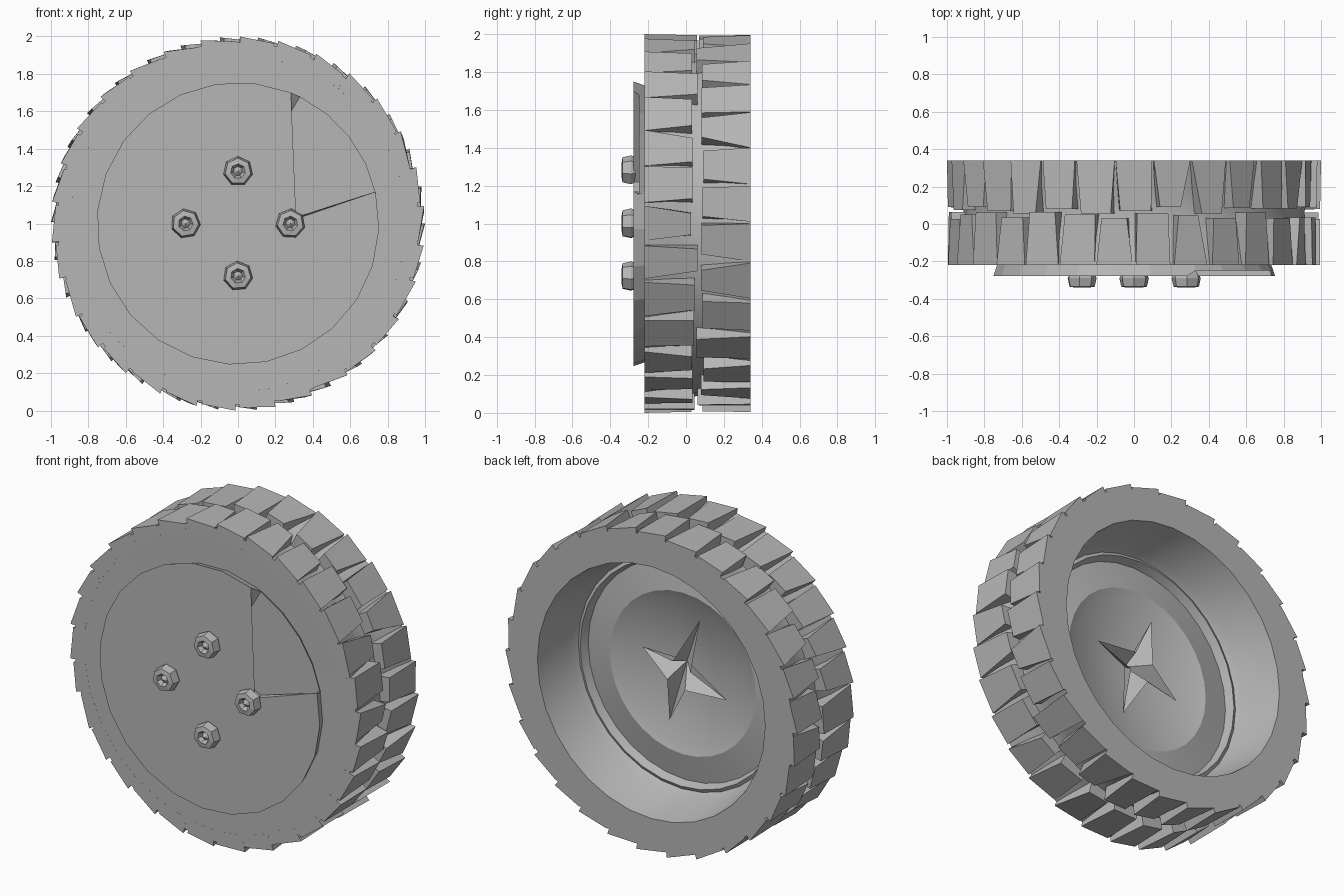
import bpy, bmesh, random
from math import sin, cos, pi, tau, radians
from mathutils import Vector

random.seed(4)
if "Cube" in bpy.data.objects:
    bpy.data.objects.remove(bpy.data.objects["Cube"])

grey = bpy.data.materials.new("plain_grey")
grey.use_nodes = True
COLOUR = (0.47, 0.47, 0.47, 1)
grey.diffuse_color = COLOUR
grey.node_tree.nodes["Principled BSDF"].inputs["Base Color"].default_value = COLOUR


def polar(r, a, y):
    """Point around the wheel axle, which runs along y at z = 1."""
    return Vector((r * cos(a), y, 1 + r * sin(a)))


def finish(bm, name, smooth=None):
    bmesh.ops.remove_doubles(bm, verts=bm.verts, dist=0.0005)
    bmesh.ops.recalc_face_normals(bm, faces=bm.faces)
    mesh = bpy.data.meshes.new(name)
    bm.to_mesh(mesh)
    bm.free()
    mesh.materials.append(grey)
    ob = bpy.data.objects.new(name, mesh)
    bpy.context.collection.objects.link(ob)
    if smooth:
        bpy.ops.object.select_all(action='DESELECT')
        bpy.context.view_layer.objects.active = ob
        ob.select_set(True)
        bpy.ops.object.shade_smooth_by_angle(angle=radians(smooth))
    return ob


def lathe(bm, profile, sides, centre=(0, 0), spin=0):
    """Revolve (radius, y) points about an axle-parallel line."""
    shift = Vector((centre[0], 0, centre[1]))
    rings = [[bm.verts.new(polar(r, spin + tau * i / sides, y) + shift)
              for i in range(sides)] for r, y in profile]
    for a, b in zip(rings, rings[1:]):
        for i in range(sides):
            j = (i + 1) % sides
            bm.faces.new((a[i], a[j], b[j], b[i]))


# Tyre carcass with the open, dished back
bm = bmesh.new()
lathe(bm, [(0.0, -0.215), (0.97, -0.22), (0.935, -0.05), (0.91, 0.06), (0.935, 0.17),
           (0.97, 0.34), (0.78, 0.34), (0.73, 0.08), (0.71, 0.04), (0.69, 0.05),
           (0.67, 0.0), (0.5, 0.03), (0.45, 0.01), (0.0, -0.1)], 32)
finish(bm, "tyre_body", 30)

# Two staggered rows of wedge lugs, wide at the shoulder and narrow at the groove
LUGS = 30
PITCH = tau / LUGS
bm = bmesh.new()
for edge, mid, offset in ((-0.22, 0.045, 0), (0.34, 0.075, 0.5)):
    for i in range(LUGS):
        a = (i + offset) * PITCH
        wide = PITCH * random.uniform(0.43, 0.5)
        slim = PITCH * random.uniform(0.26, 0.42)
        skew = PITCH * random.uniform(-0.08, 0.08)
        low = random.uniform(0.965, 0.985)
        inner_y = mid + random.uniform(-0.02, 0.02)
        tops = [polar(low, a - wide, edge), polar(1.0, a + wide, edge),
                polar(0.995, a + skew + slim, inner_y), polar(low, a + skew - slim, inner_y)]
        feet = [polar(0.9, a - wide, edge), polar(0.9, a + wide, edge),
                polar(0.88, a + skew + slim * 1.2, inner_y),
                polar(0.88, a + skew - slim * 1.2, inner_y)]
        top = [bm.verts.new(p) for p in tops]
        foot = [bm.verts.new(p) for p in feet]
        bm.faces.new(top)
        bm.faces.new(foot[::-1])
        for k in range(4):
            n = (k + 1) % 4
            bm.faces.new((top[k], foot[k], foot[n], top[n]))
finish(bm, "tread_lugs")

# Hub cap: a flat disc with one sunken sector, joined by sloping slits
FACE, SUNK, BACK = -0.278, -0.248, -0.22
R = 0.755
bm = bmesh.new()
main_angles = [radians(68 + (373 - 68) * i / 20) for i in range(21)]
sunk_angles = [radians(12 + (64 - 12) * i / 4) for i in range(5)]
main_rim = [bm.verts.new(polar(R, a, FACE)) for a in main_angles]
sunk_rim = [bm.verts.new(polar(R, a, SUNK)) for a in sunk_angles]
main_in = [bm.verts.new((x, FACE, z)) for x, z in ((0.24, 1.0), (0.03, 1.22))]
sunk_in = [bm.verts.new((x, SUNK, z)) for x, z in ((0.27, 1.02), (0.06, 1.22))]
bm.faces.new(main_rim + main_in)
bm.faces.new(sunk_rim + sunk_in[::-1])
bm.faces.new((main_rim[-1], main_in[0], sunk_in[0], sunk_rim[0]))
bm.faces.new((main_in[0], main_in[1], sunk_in[1], sunk_in[0]))
bm.faces.new((main_in[1], main_rim[0], sunk_rim[-1], sunk_in[1]))
rim = main_rim + sunk_rim
back = [bm.verts.new(polar(R - 0.02, a, BACK)) for a in main_angles + sunk_angles]
for i in range(len(rim)):
    j = (i + 1) % len(rim)
    bm.faces.new((rim[i], rim[j], back[j], back[i]))
bmesh.ops.triangulate(bm, faces=[f for f in bm.faces if len(f.verts) > 4])
finish(bm, "hub_cap")

# Four wheel nuts with a small faceted pit
for name, x, z in (("top", 0, 0.28), ("bottom", 0, -0.28), ("left", 0.28, 0), ("right", -0.28, 0)):
    bm = bmesh.new()
    lathe(bm, [(0.06, -0.24), (0.08, -0.29), (0.07, -0.335), (0.04, -0.34), (0.025, -0.315),
               (0.0, -0.335)], 7, (x, z), random.uniform(0, 1))
    finish(bm, "wheel_nut_" + name)

# Crumpled four-point star behind the hub
bm = bmesh.new()
hub = bm.verts.new(polar(0.05, 1, -0.05))
star = []
for i in range(8):
    arm = i % 2 == 0
    star.append(bm.verts.new(polar(random.uniform(0.26, 0.38) if arm else 0.09,
                                   i * pi / 4 + 0.3, 0.02 if arm else 0.07)))
for i in range(8):
    bm.faces.new((hub, star[i], star[(i + 1) % 8]))
finish(bm, "hub_star")
